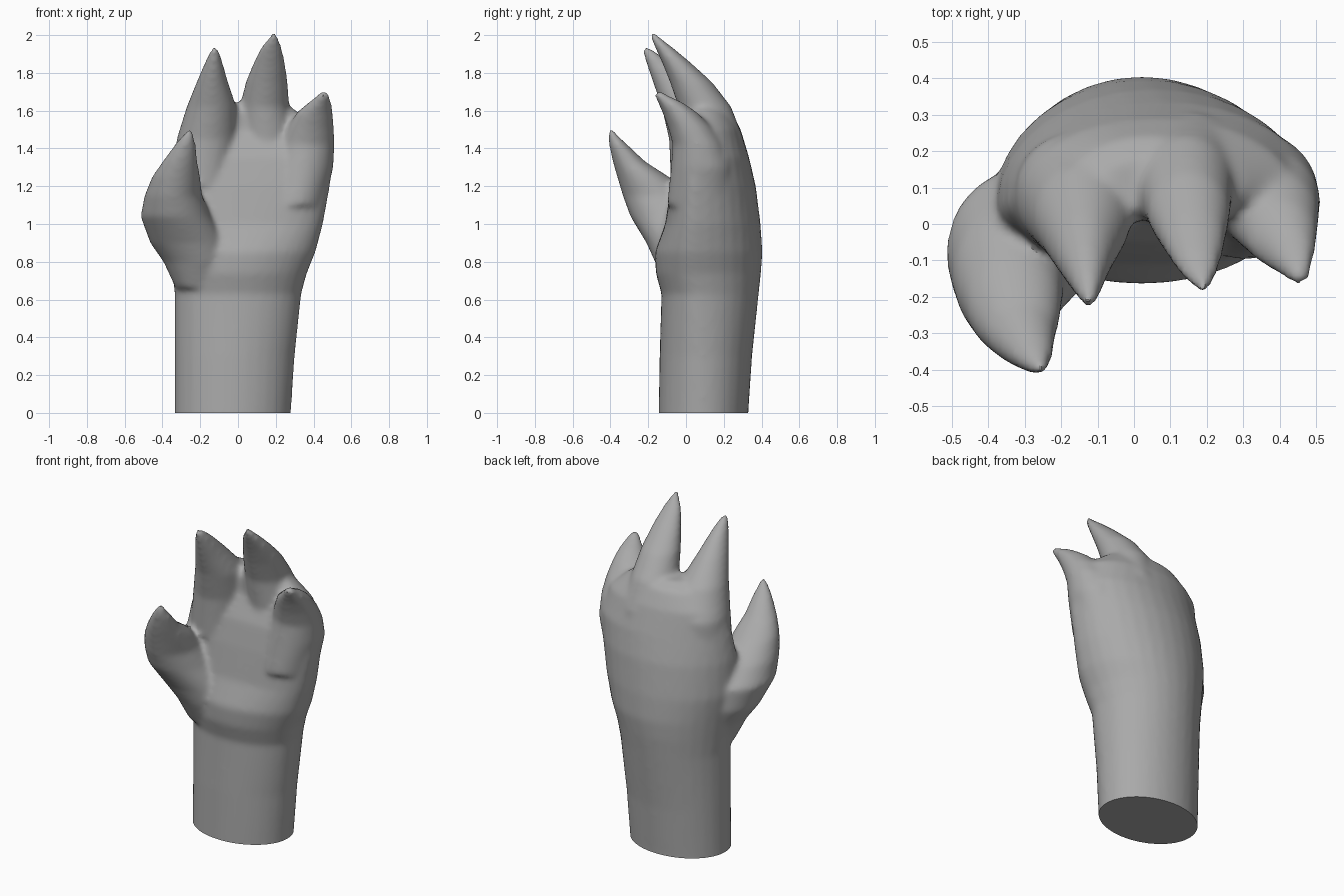
import bpy, bmesh, math

SIDES = 32


def loft(bm, rings, hollow=0.0):
    """Closed loft through level rings: (z, left, right, back, front, side_y)."""
    loops = []
    for z, x0, x1, yb, yf, ys in rings:
        loop = []
        for i in range(SIDES):
            a = 2 * math.pi * i / SIDES
            s = math.sin(a)
            x = (x0 + x1) / 2 + (x1 - x0) / 2 * math.cos(a)
            y = ys + (yb - ys) * s if s > 0 else ys + (ys - yf) * s
            if s < 0 and 0.9 < z < 1.6:          # cupped palm
                y += hollow * s ** 4
            loop.append(bm.verts.new((x, y, z)))
        loops.append(loop)
    for a, b in zip(loops, loops[1:]):
        for i in range(SIDES):
            j = (i + 1) % SIDES
            bm.faces.new((a[i], a[j], b[j], b[i]))
    bm.faces.new(loops[0][::-1])
    bm.faces.new(loops[-1])


def digit(bm, rings):
    loft(bm, [(z, l, r, b, f, (b + f) / 2) for z, l, r, b, f in rings])


bm = bmesh.new()

# forearm, wrist and palm
loft(bm, [(-0.1, -.335, .275, .33, -.145, .09),
          (0.0, -.335, .28, .33, -.145, .09),
          (0.3, -.335, .30, .35, -.14, .09),
          (0.63, -.335, .335, .385, -.13, .08),
          (0.74, -.35, .365, .397, -.16, .06),
          (0.85, -.365, .41, .405, -.165, .05),
          (1.0, -.385, .45, .395, -.14, .05),
          (1.2, -.375, .487, .37, -.11, .05),
          (1.35, -.348, .508, .335, -.08, .06),
          (1.5, -.31, .44, .29, -.02, .08),
          (1.6, -.20, .31, .24, .01, .09),
          (1.64, -.10, .24, .18, .04, .10)], hollow=0.03)

# index finger
digit(bm, [(1.2, -.35, -.02, .25, -.08), (1.45, -.325, .0, .25, -.09),
           (1.62, -.272, -.008, .16, -.13), (1.75, -.22, -.052, .03, -.175),
           (1.85, -.178, -.08, -.08, -.21), (1.905, -.153, -.095, -.15, -.228),
           (1.935, -.135, -.112, -.195, -.225)])

# middle finger
digit(bm, [(1.2, .0, .31, .34, -.02), (1.45, .0, .31, .305, -.02),
           (1.62, .01, .272, .24, -.04), (1.75, .04, .263, .14, -.085),
           (1.85, .08, .25, .03, -.125), (1.93, .118, .234, -.065, -.162),
           (1.985, .16, .216, -.135, -.188), (2.012, .178, .2, -.165, -.187)])

# little finger
digit(bm, [(1.1, .15, .455, .26, -.10), (1.3, .18, .505, .25, -.08),
           (1.42, .22, .511, .20, -.07), (1.51, .26, .508, .14, -.095),
           (1.59, .31, .502, .06, -.125), (1.645, .375, .494, -.02, -.15),
           (1.68, .418, .485, -.095, -.168), (1.705, .443, .468, -.135, -.163)])

# thumb
digit(bm, [(0.66, -.33, -.08, .15, -.10), (0.8, -.395, -.03, .17, -.165),
           (0.9, -.465, -.06, .17, -.21), (1.04, -.516, -.14, .14, -.295),
           (1.15, -.495, -.19, .04, -.335), (1.25, -.455, -.20, -.09, -.365),
           (1.33, -.40, -.215, -.215, -.388), (1.42, -.335, -.223, -.31, -.408),
           (1.475, -.29, -.235, -.365, -.413), (1.50, -.27, -.246, -.385, -.407)])

mesh = bpy.data.meshes.new("clawed_hand")
bm.to_mesh(mesh)
bm.free()
hand = bpy.data.objects.new("clawed_hand", mesh)
bpy.context.collection.objects.link(hand)

# fuse the parts into one skin and soften the joins
remesh = hand.modifiers.new("fuse", 'REMESH')
remesh.mode = 'VOXEL'
remesh.voxel_size = 0.015
soften = hand.modifiers.new("soften", 'SMOOTH')
soften.factor = 0.5
soften.iterations = 10
fused = bpy.data.meshes.new_from_object(
    hand.evaluated_get(bpy.context.evaluated_depsgraph_get()))
hand.modifiers.clear()

# cut the forearm flat at the bottom
bm = bmesh.new()
bm.from_mesh(fused)
cut = bmesh.ops.bisect_plane(bm, geom=bm.verts[:] + bm.edges[:] + bm.faces[:],
                             plane_co=(0, 0, 0), plane_no=(0, 0, 1), clear_inner=True)
rim = [e for e in cut["geom_cut"] if isinstance(e, bmesh.types.BMEdge)]
bmesh.ops.contextual_create(bm, geom=rim)
bmesh.ops.recalc_face_normals(bm, faces=bm.faces[:])
bm.to_mesh(fused)
bm.free()
hand.data = fused

# plain grey skin
grey = bpy.data.materials.new("grey")
grey.diffuse_color = (0.4, 0.4, 0.4, 1)
fused.materials.clear()
fused.materials.append(grey)

bpy.context.view_layer.objects.active = hand
hand.select_set(True)
bpy.ops.object.shade_smooth_by_angle(angle=math.radians(45))
